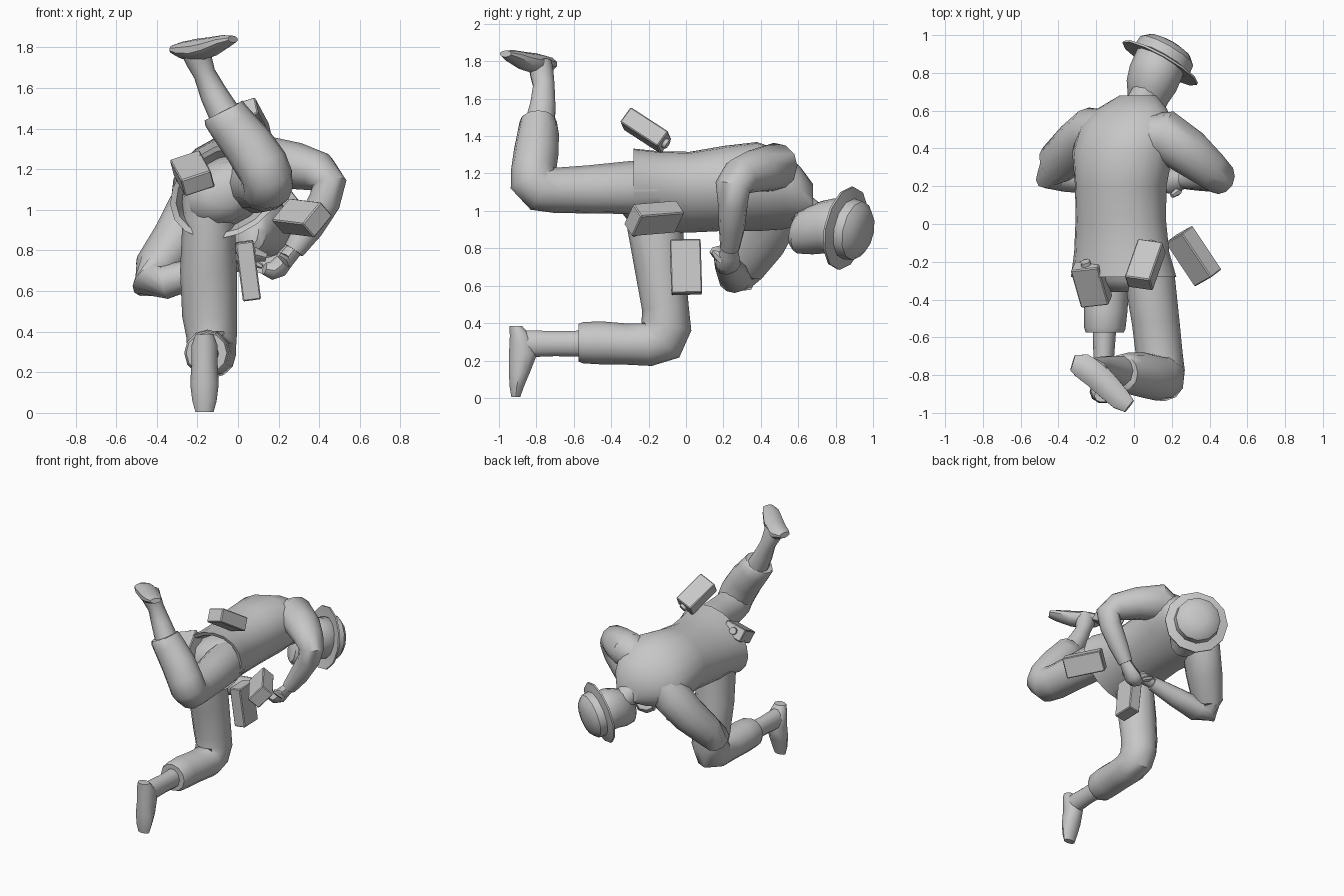
import bpy, bmesh, math
from mathutils import Vector, Matrix

mat = bpy.data.materials.new("plain_grey")
mat.diffuse_color = (0.57, 0.57, 0.57, 1)


def finish(bm, name, angle=40):
    bmesh.ops.recalc_face_normals(bm, faces=bm.faces)
    me = bpy.data.meshes.new(name)
    bm.to_mesh(me)
    bm.free()
    me.materials.append(mat)
    ob = bpy.data.objects.new(name, me)
    bpy.context.collection.objects.link(ob)
    bpy.ops.object.select_all(action='DESELECT')
    ob.select_set(True)
    bpy.context.view_layer.objects.active = ob
    bpy.ops.object.shade_smooth_by_angle(angle=math.radians(angle))
    return ob


def loft(name, rings, hint, n=12, angle=45, along=None):
    """Tube through rings (x, y, z, radius along hint, radius across)."""
    bm = bmesh.new()
    pts = [Vector(r[:3]) for r in rings]
    loops = []
    for i, r in enumerate(rings):
        t = (pts[min(i + 1, len(pts) - 1)] - pts[max(i - 1, 0)]).normalized()
        if along:
            t = Vector(along).normalized()
        u = Vector(hint)
        u = (u - t * u.dot(t)).normalized()
        v = t.cross(u)
        loops.append([bm.verts.new(pts[i] + u * r[3] * math.cos(k * math.tau / n)
                                   + v * r[4] * math.sin(k * math.tau / n)) for k in range(n)])
    for a, b in zip(loops, loops[1:]):
        for k in range(n):
            bm.faces.new((a[k], a[(k + 1) % n], b[(k + 1) % n], b[k]))
    bm.faces.new(loops[0])
    bm.faces.new(loops[-1])
    return finish(bm, name, angle)


def frame(long, wide, c):
    x = Vector(long).normalized()
    y = Vector(wide)
    y = (y - x * y.dot(x)).normalized()
    z = x.cross(y)
    m = Matrix((x, y, z)).transposed().to_4x4()
    m.translation = Vector(c)
    return m


def pouch(name, c, long, wide, size, knob=0):
    """Bevelled box, with an optional round stud on one end."""
    m = frame(long, wide, c)
    bm = bmesh.new()
    bmesh.ops.create_cube(bm, size=1, matrix=Matrix.Diagonal((*size, 1)))
    bmesh.ops.bevel(bm, geom=bm.edges[:], offset=0.006, segments=1, affect='EDGES')
    bm.transform(m)
    finish(bm, name, 20)
    if knob:
        bm = bmesh.new()
        bmesh.ops.create_cone(bm, cap_ends=True, segments=10, radius1=0.03, radius2=0.026, depth=0.04)
        bm.transform(m @ Matrix.Translation((knob * size[0] / 2, 0, 0))
                     @ Matrix.Rotation(knob * math.pi / 2, 4, 'Y'))
        finish(bm, name + "_stud")


# jacket body, rolled about its length, with a turned-in flared hem
roll = (math.cos(math.radians(29)), 0, math.sin(math.radians(29)))
loft("jacket", [(-.055, -.15, 1.09, .22, .16), (-.055, -.27, 1.095, .265, .195), (-.055, -.28, 1.095, .295, .22),
                (-.065, -.15, 1.10, .265, .205), (-.07, .02, 1.10, .25, .205), (-.07, .2, 1.12, .25, .22),
                (-.06, .38, 1.13, .28, .225), (-.04, .52, 1.11, .265, .19), (-.01, .61, 1.08, .195, .145),
                (.02, .68, 1.05, .10, .09)], roll, 18, along=(0, 1, 0))
# trouser seat
loft("seat", [(-.05, -.36, 1.09, .1, .07), (-.05, -.30, 1.09, .2, .14), (-.06, -.15, 1.09, .23, .17),
              (-.06, 0, 1.09, .2, .15)], roll, 14, along=(0, 1, 0))

# neck, head and hat share a tilted axis
axis = Vector((.48, .85, -.19)).normalized()
loft("neck", [(-.01, .53, 1.07, .11, .12), (.03, .62, 1.01, .085, .085), (.07, .70, .95, .08, .08)], (1, 0, 0))
loft("head", [(.05, .58, .89, .085, .06), (.055, .615, .895, .125, .1), (.07, .70, .91, .145, .125),
              (.10, .77, .92, .15, .14), (.14, .86, .905, .15, .14), (.17, .91, .89, .1, .1)],
     (0, 0, 1), 12, along=axis)
hat_c = Vector((.145, .865, .905))
profile = [(-.008, .15), (-.02, .226), (-.008, .226), (.008, .165), (.06, .16), (.092, .125), (.108, .06), (.112, .01)]
loft("hat", [(*(hat_c + axis * h), r, r) for h, r in profile], (0, 0, 1), 12, 35, along=axis)

# arms: sleeve, hand and thumb
loft("upper_sleeve", [(.04, .48, 1.18, .10, .11), (.16, .47, 1.235, .135, .13), (.29, .38, 1.215, .125, .115),
                      (.40, .29, 1.185, .105, .10), (.45, .25, 1.13, .095, .085), (.425, .25, 1.04, .08, .08),
                      (.35, .245, .91, .07, .07), (.275, .235, .80, .052, .052)], (0, 1, 0))
loft("lower_sleeve", [(-.12, .48, 1.1, .12, .12), (-.22, .48, .98, .14, .14), (-.305, .41, .845, .135, .125),
                      (-.41, .32, .71, .115, .105), (-.435, .275, .65, .105, .095), (-.36, .26, .645, .09, .085),
                      (-.18, .23, .695, .075, .07), (0, .20, .75, .052, .052)], (0, 1, 0))
loft("upper_hand", [(.29, .235, .82, .04, .04), (.24, .23, .76, .055, .042), (.20, .225, .715, .068, .05),
                    (.165, .215, .70, .055, .045), (.13, .205, .71, .035, .03)], (0, 1, 0), 8)
loft("upper_thumb", [(.24, .2, .73, .022, .022), (.23, .17, .76, .022, .022), (.2, .15, .78, .014, .014)], (1, 0, 0), 6)
loft("lower_hand", [(-.02, .2, .745, .035, .035), (.04, .19, .765, .05, .035), (.09, .18, .78, .055, .035),
                    (.14, .18, .765, .03, .02)], (0, 1, 0), 8)
loft("lower_thumb", [(.03, .22, .77, .02, .02), (.08, .235, .74, .02, .02), (.12, .23, .72, .012, .012)], (0, 0, 1), 6)

# kneeling leg: trouser, ankle, boot
loft("kneeling_trouser", [(-.15, -.17, 1.08, .13, .15), (-.145, -.165, .92, .13, .15), (-.145, -.14, .70, .14, .135),
                          (-.14, -.11, .48, .135, .125), (-.13, -.105, .38, .125, .135), (-.13, -.135, .315, .12, .14),
                          (-.13, -.20, .285, .12, .115), (-.14, -.32, .288, .115, .11), (-.15, -.46, .295, .115, .115),
                          (-.155, -.55, .295, .11, .11), (-.155, -.575, .295, .10, .10)], (1, 0, 0))
loft("kneeling_ankle", [(-.155, -.5, .29, .065, .075), (-.16, -.70, .29, .055, .07), (-.165, -.82, .29, .06, .075),
                        (-.165, -.9, .29, .055, .075)], (1, 0, 0), 10)
loft("kneeling_boot", [(-.165, -.91, .385, .045, .035), (-.165, -.885, .33, .065, .06), (-.165, -.87, .24, .065, .08),
                       (-.165, -.89, .14, .07, .06), (-.165, -.905, .06, .06, .04), (-.165, -.91, .005, .045, .025)],
     (1, 0, 0), 10, along=(0, 0, 1))

# raised leg: trouser, ankle, boot
loft("raised_trouser", [(.04, -.12, 1.12, .13, .13), (.085, -.30, 1.125, .13, .145), (.115, -.52, 1.115, .125, .13),
                        (.135, -.70, 1.11, .125, .12), (.145, -.78, 1.12, .125, .125), (.145, -.815, 1.16, .125, .13),
                        (.12, -.815, 1.215, .13, .12), (.05, -.80, 1.32, .125, .12), (-.03, -.79, 1.42, .115, .11),
                        (-.07, -.79, 1.475, .11, .10), (-.075, -.79, 1.485, .10, .09)], (1, 0, .5))
loft("raised_ankle", [(-.06, -.78, 1.46, .08, .085), (-.12, -.765, 1.57, .068, .07), (-.165, -.76, 1.67, .055, .06),
                      (-.19, -.77, 1.73, .065, .065), (-.21, -.78, 1.79, .075, .065)], (1, 0, .5), 10)
loft("raised_boot", [(-.325, -.735, 1.79, .02, .045), (-.275, -.75, 1.785, .042, .07), (-.20, -.80, 1.787, .055, .075),
                     (-.14, -.86, 1.80, .05, .07), (-.07, -.93, 1.828, .033, .06), (-.025, -.965, 1.84, .018, .04)],
     (0, 0, 1), 10)

# belt pouches
pouch("left_pouch", (-.225, -.315, 1.18), (.06, -.21, -.11), (.16, .03, .06), (.23, .155, .095), -1)
pouch("back_pouch", (.06, -.215, 1.43), (.07, .2, -.13), (.13, -.03, .05), (.25, .14, .10), 1)
pouch("side_pouch", (.315, -.17, .96), (-.16, .24, .02), (.106, .06, .13), (.28, .15, .10))
pouch("belly_pouch", (.05, 0, .70), (.13, .03, -1), (0, 1, 0), (.29, .165, .09))
